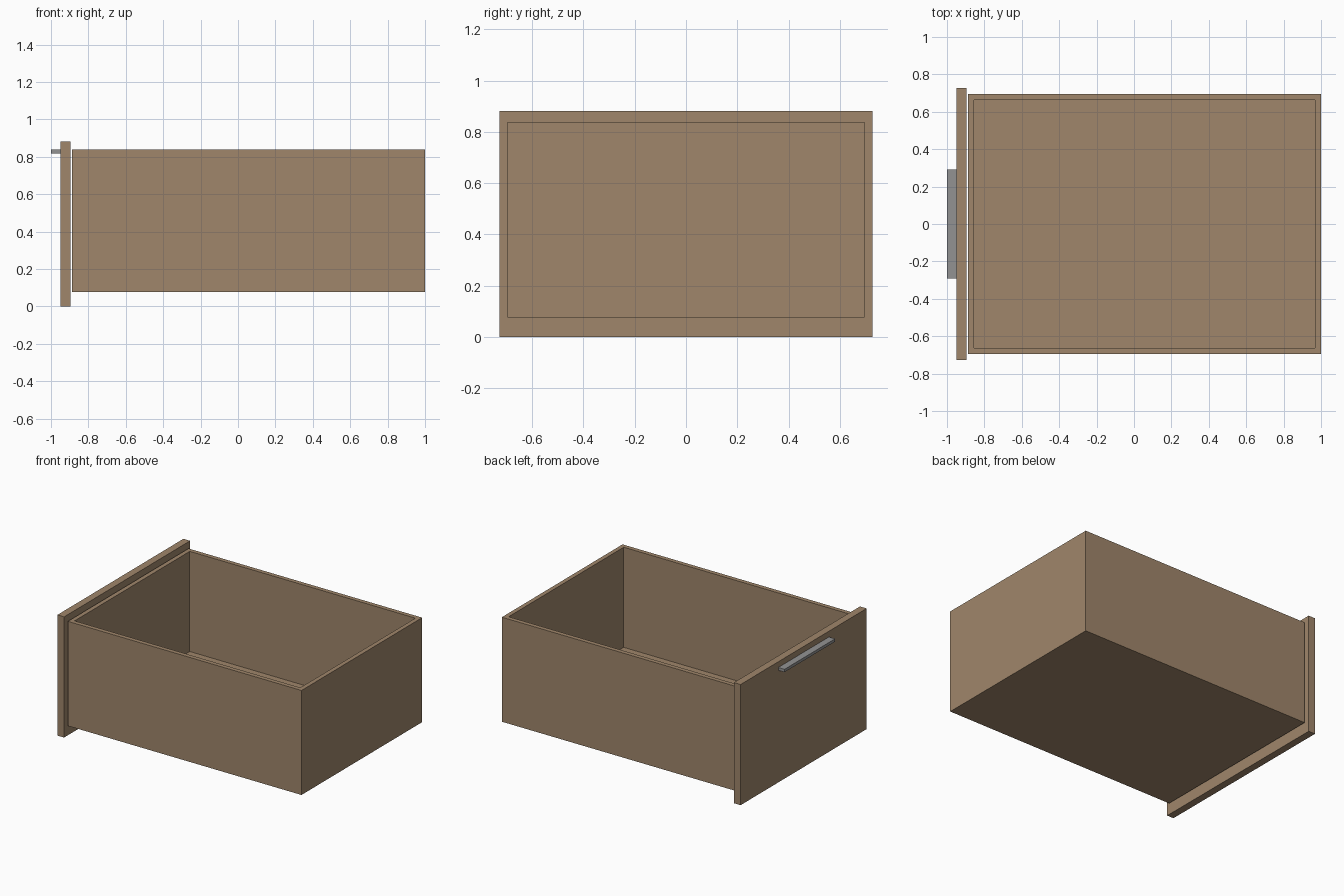
import bpy

if "Cube" in bpy.data.objects:
    bpy.data.objects.remove(bpy.data.objects["Cube"])

def material(name, rgb):
    m = bpy.data.materials.new(name)
    m.diffuse_color = (*rgb, 1)
    m.use_nodes = True
    m.node_tree.nodes["Principled BSDF"].inputs["Base Color"].default_value = m.diffuse_color
    return m

wood = material("light_wood", (0.35, 0.24, 0.147))
metal = material("grey_metal", (0.29, 0.29, 0.29))

def board(name, x, y, z, mat):
    """Box spanning the given (min, max) ranges."""
    bpy.ops.mesh.primitive_cube_add(size=1)
    o = bpy.context.object
    o.name = name
    for v in o.data.vertices:
        v.co = [r[0] if c < 0 else r[1] for c, r in zip(v.co, (x, y, z))]
    o.data.materials.append(mat)
    return o

X0, X1 = -0.887, 1.0      # drawer box length
W, T = 0.696, 0.032       # half width, board thickness
ZB, ZT = 0.076, 0.839     # box bottom and top
ZF = ZB + T               # floor level

# Drawer box
board("bottom_board", (X0, X1), (-W, W), (ZB, ZF), wood)
for name, s in (("left_side", -1), ("right_side", 1)):
    board(name, (X0, X1), tuple(sorted((s * W, s * (W - T)))), (ZF, ZT), wood)
for name, x in (("inner_front_board", X0), ("back_board", X1 - T)):
    board(name, (x, x + T), (-W + T, W - T), (ZF, ZT), wood)

# Overlay front panel, set just clear of the box
board("front_panel", (-0.95, -0.896), (-0.727, 0.727), (0, 0.881), wood)

# Handle bar
board("handle", (-1.0, -0.95), (-0.292, 0.292), (0.818, 0.839), metal)
